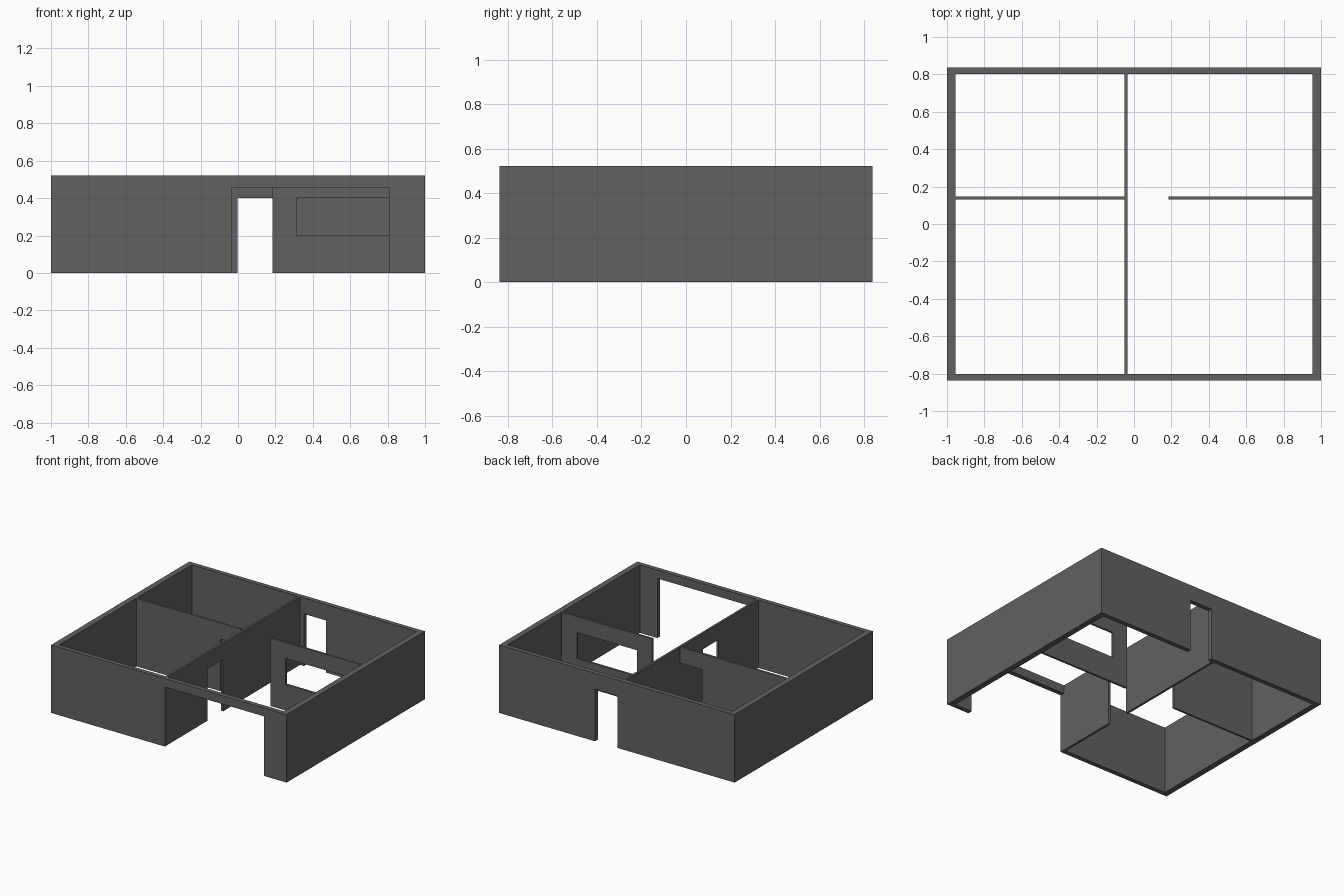
import bpy, bmesh

if "Cube" in bpy.data.objects:
    bpy.data.objects.remove(bpy.data.objects["Cube"])

H = 0.522         # wall height
DOOR = 0.40       # door head height
OX, OY = 1.0, 0.838
IX, IY = 0.955, 0.803
MX0, MX1 = -0.052, -0.035   # dividing wall faces
CY0, CY1 = 0.13, 0.146      # cross wall faces

# Dark grey for every wall
grey = bpy.data.materials.new("dark_grey")
grey.diffuse_color = (0.12, 0.12, 0.12, 1)
grey.use_nodes = True
grey.node_tree.nodes["Principled BSDF"].inputs["Base Color"].default_value = grey.diffuse_color


def finish(name, bm):
    bmesh.ops.recalc_face_normals(bm, faces=bm.faces)
    me = bpy.data.meshes.new(name)
    bm.to_mesh(me)
    bm.free()
    me.materials.append(grey)
    ob = bpy.data.objects.new(name, me)
    bpy.context.collection.objects.link(ob)
    return ob


def prism(name, pts, offset):
    """Extrude a flat outline by an offset vector."""
    bm = bmesh.new()
    face = bm.faces.new([bm.verts.new(p) for p in pts])
    ext = bmesh.ops.extrude_face_region(bm, geom=[face], use_keep_orig=True)
    bmesh.ops.translate(bm, vec=offset,
                        verts=[g for g in ext["geom"] if isinstance(g, bmesh.types.BMVert)])
    return finish(name, bm)


def cut(target, name, x0, x1, y0, y1, z0, z1):
    """Cut a box-shaped opening through a wall."""
    c = prism(name, [(x0, y0, z0), (x1, y0, z0), (x1, y1, z0), (x0, y1, z0)], (0, 0, z1 - z0))
    c.hide_render = True
    c.display_type = 'WIRE'
    m = target.modifiers.new(name, 'BOOLEAN')
    m.operation = 'DIFFERENCE'
    m.solver = 'EXACT'
    m.object = c


# Outer wall ring
bm = bmesh.new()
rings = []
for hx, hy, z in ((OX, OY, 0), (OX, OY, H), (IX, IY, H), (IX, IY, 0)):
    rings.append([bm.verts.new((sx * hx, sy * hy, z))
                  for sx, sy in ((-1, -1), (1, -1), (1, 1), (-1, 1))])
for a, b in zip(rings, rings[1:] + rings[:1]):
    for i in range(4):
        j = (i + 1) % 4
        bm.faces.new((a[i], a[j], b[j], b[i]))
outer = finish("outer_walls", bm)
cut(outer, "front_opening_cutter", MX1, 0.806, -1, -0.7, -0.1, 0.457)
cut(outer, "back_door_cutter", -0.003, 0.186, 0.7, 1, -0.1, DOOR)

# Dividing wall with a door notch
d0, d1 = -0.32, -0.13
prism("dividing_wall",
      [(MX0, y, z) for y, z in ((-IY, 0), (d0, 0), (d0, DOOR), (d1, DOOR),
                                (d1, 0), (IY, 0), (IY, H), (-IY, H))],
      (MX1 - MX0, 0, 0))

# Left cross wall, doorway against the dividing wall
prism("left_cross_wall",
      [(x, CY0, z) for x, z in ((-IX, 0), (-0.24, 0), (-0.24, DOOR),
                                (MX0, DOOR), (MX0, H), (-IX, H))],
      (0, CY1 - CY0, 0))

# Right cross wall with a window
right = prism("right_cross_wall",
              [(x, CY0, z) for x, z in ((0.185, 0), (IX, 0), (IX, H), (0.185, H))],
              (0, CY1 - CY0, 0))
cut(right, "window_cutter", 0.314, 0.825, 0, 0.3, 0.2, DOOR)
